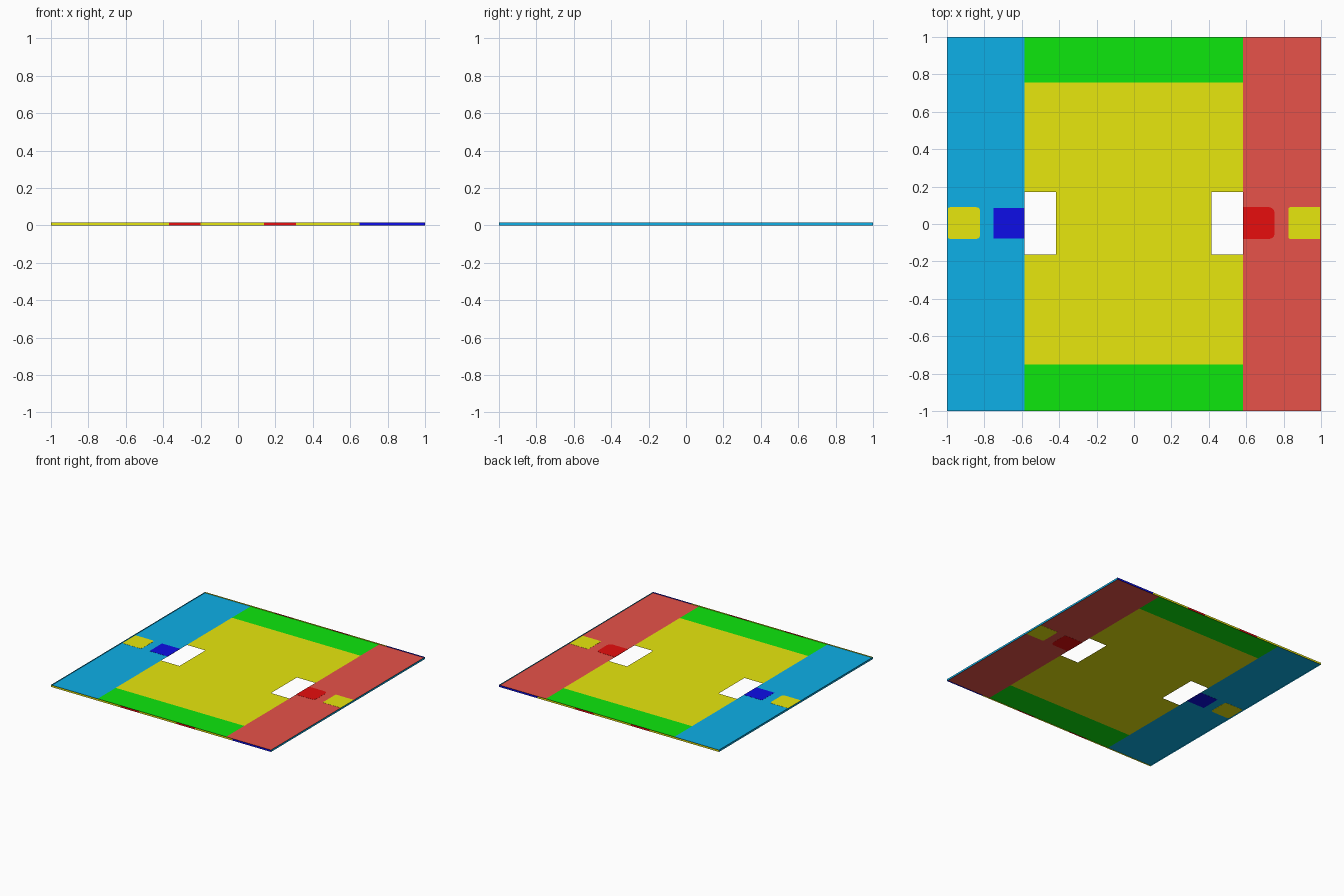
import bpy, bmesh, math

if "Cube" in bpy.data.objects:
    bpy.data.objects.remove(bpy.data.objects["Cube"])

FLOOR_Z, RIM_H = 0.008, 0.016
LO = 0.005
COLOURS = {
    "yellow": (1, 1, LO), "green": (LO, 1, LO), "sky_blue": (LO, 0.54, 1),
    "coral": (1, 0.107, 0.084), "red": (1, LO, LO), "blue": (LO, LO, 1),
}
NAMES = list(COLOURS)
MATS = []
for name, rgb in COLOURS.items():
    m = bpy.data.materials.new(name)
    m.diffuse_color = (*rgb, 1)
    m.use_nodes = True
    m.node_tree.nodes["Principled BSDF"].inputs["Base Color"].default_value = m.diffuse_color
    MATS.append(m)


def finish(name, bm):
    bmesh.ops.remove_doubles(bm, verts=bm.verts, dist=1e-5)
    me = bpy.data.meshes.new(name)
    bm.to_mesh(me)
    bm.free()
    for m in MATS:
        me.materials.append(m)
    ob = bpy.data.objects.new(name, me)
    bpy.context.collection.objects.link(ob)
    return ob


def face(bm, pts, colour):
    f = bm.faces.new([bm.verts.new(p) for p in pts])
    f.material_index = NAMES.index(colour)
    return f


# Floor sheet: a grid of cells, two of them left open
xs = [-1, -0.585, -0.417, 0.415, 0.583, 1]
ys = [-1, -0.752, -0.163, 0.172, 0.757, 1]
bm = bmesh.new()
for i in range(5):
    for j in range(5):
        if i in (1, 3) and j == 2:
            continue  # openings
        if i == 0:
            c = "sky_blue"
        elif i == 4:
            c = "coral"
        else:
            c = "green" if j in (0, 4) else "yellow"
        face(bm, [(xs[i], ys[j], FLOOR_Z), (xs[i + 1], ys[j], FLOOR_Z),
                  (xs[i + 1], ys[j + 1], FLOOR_Z), (xs[i], ys[j + 1], FLOOR_Z)], c)
finish("floor", bm)

# Low rim: banded on front and back, plain on the sides
bands = [(-1, -0.37, "yellow"), (-0.37, -0.2, "red"), (-0.2, 0.14, "yellow"),
         (0.14, 0.31, "red"), (0.31, 0.65, "yellow"), (0.65, 1, "blue")]
for name, y in (("front_rim", -1), ("back_rim", 1)):
    bm = bmesh.new()
    for a, b, c in bands:
        if y > 0:
            a, b = b, a
        face(bm, [(a, y, 0), (b, y, 0), (b, y, RIM_H), (a, y, RIM_H)], c)
    finish(name, bm)
for name, x in (("left_rim", -1), ("right_rim", 1)):
    bm = bmesh.new()
    face(bm, [(x, -x, 0), (x, x, 0), (x, x, RIM_H), (x, -x, RIM_H)], "sky_blue")
    finish(name, bm)


# Thin painted pads, showing on both sides of the floor
def pad(name, x0, x1, y0, y1, colour, r_left, r_right):
    pts = []
    for cx, cy, sx, sy, a0, r in ((x1, y1, -1, -1, 0, r_right), (x0, y1, 1, -1, 90, r_left),
                                  (x0, y0, 1, 1, 180, r_left), (x1, y0, -1, 1, 270, r_right)):
        for k in range(4 if r else 1):
            a = math.radians(a0 + 30 * k)
            pts.append((cx + sx * r + r * math.cos(a), cy + sy * r + r * math.sin(a),
                        FLOOR_Z - 0.001))
    bm = bmesh.new()
    f = face(bm, pts, colour)
    ext = bmesh.ops.extrude_face_region(bm, geom=[f], use_keep_orig=True)
    bmesh.ops.translate(bm, vec=(0, 0, 0.002),
                        verts=[v for v in ext["geom"] if isinstance(v, bmesh.types.BMVert)])
    bmesh.ops.recalc_face_normals(bm, faces=bm.faces)
    finish(name, bm)


pad("left_outer_pad", -0.995, -0.823, -0.08, 0.09, "yellow", 0.012, 0.02)
pad("left_inner_pad", -0.75, -0.585, -0.077, 0.085, "blue", 0, 0)
pad("right_inner_pad", 0.583, 0.752, -0.08, 0.09, "red", 0, 0.03)
pad("right_outer_pad", 0.825, 0.995, -0.08, 0.09, "yellow", 0.01, 0)
